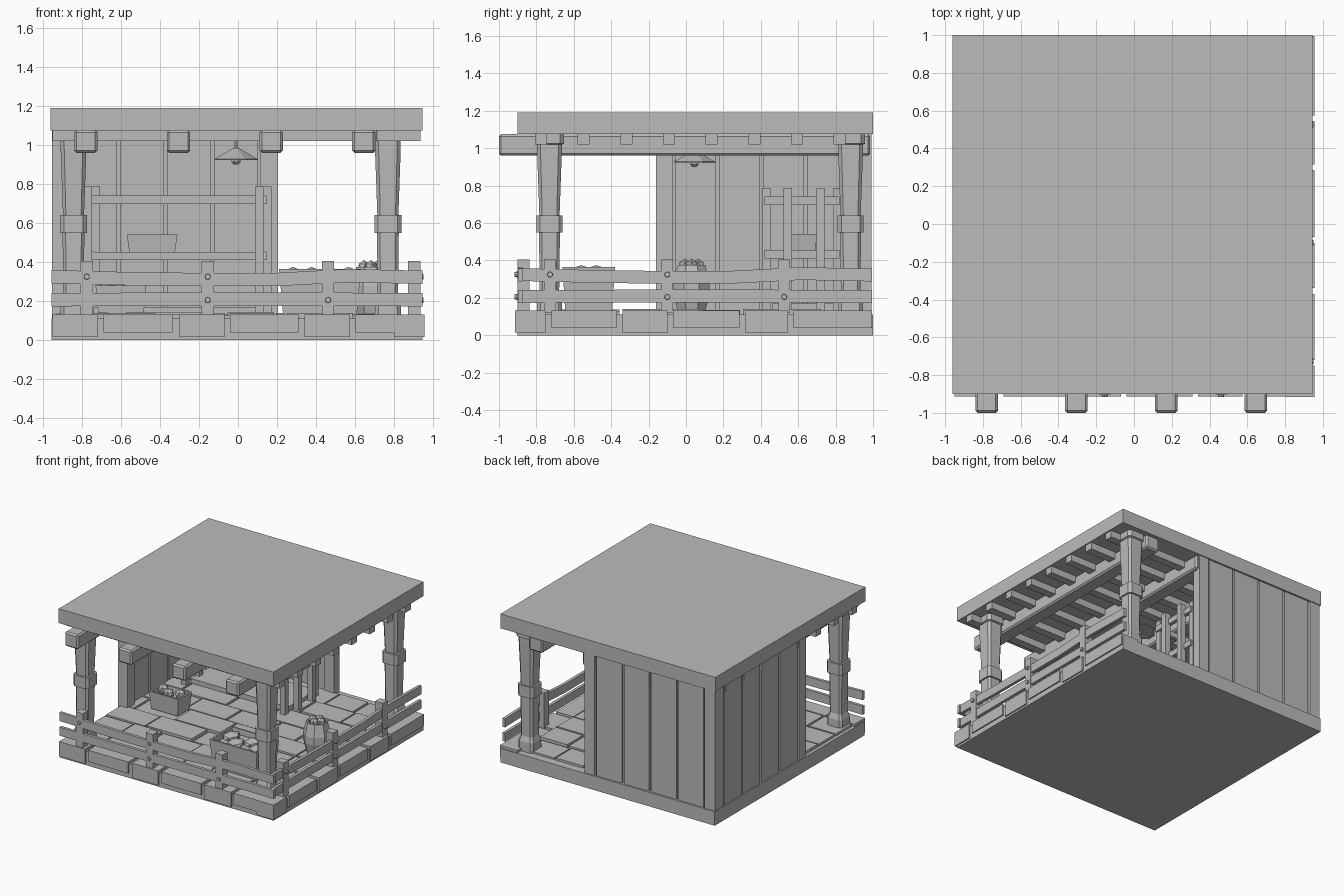
import bpy, bmesh, math, random
from mathutils import Vector, Matrix

random.seed(4)
if "Cube" in bpy.data.objects:
    bpy.data.objects.remove(bpy.data.objects["Cube"])

grey = bpy.data.materials.new("plain grey")
grey.use_nodes = True
grey.diffuse_color = (0.5, 0.5, 0.5, 1)
grey.node_tree.nodes["Principled BSDF"].inputs["Base Color"].default_value = (0.5, 0.5, 0.5, 1)


def finish(name, bm):
    bmesh.ops.recalc_face_normals(bm, faces=bm.faces)
    mesh = bpy.data.meshes.new(name)
    bm.to_mesh(mesh)
    bm.free()
    mesh.materials.append(grey)
    obj = bpy.data.objects.new(name, mesh)
    bpy.context.collection.objects.link(obj)
    return obj


def box(name, x, y, z, bevel=0):
    """Box from (low, high) pairs on each axis."""
    bm = bmesh.new()
    bmesh.ops.create_cube(bm, size=1)
    for v in bm.verts:
        v.co = [(r[0] + r[1]) / 2 + c * (r[1] - r[0]) for r, c in zip((x, y, z), v.co)]
    if bevel:
        bmesh.ops.bevel(bm, geom=bm.edges[:], offset=bevel, segments=1, affect='EDGES')
    return finish(name, bm)


def loft(name, rings):
    """Skin a list of closed rings of points and cap both ends."""
    bm = bmesh.new()
    loops = [[bm.verts.new(p) for p in ring] for ring in rings]
    n = len(loops[0])
    for a, b in zip(loops, loops[1:]):
        for i in range(n):
            bm.faces.new((a[i], a[(i + 1) % n], b[(i + 1) % n], b[i]))
    bm.faces.new(loops[0])
    bm.faces.new(loops[-1])
    return finish(name, bm)


def turned(name, x, y, profile, sides=8):
    """Profile of (radius, z) pairs swept round a vertical axis."""
    def ring(r, z):
        angles = [(i + 0.5) * math.tau / sides for i in range(sides)]
        return [(x + r * math.cos(a), y + r * math.sin(a), z) for a in angles]
    return loft(name, [ring(r, z) for r, z in profile])


def lump(name, place, size):
    """Small faceted ball."""
    bm = bmesh.new()
    bmesh.ops.create_icosphere(bm, subdivisions=1, radius=1)
    for v in bm.verts:
        v.co = Vector(place) + Vector(c * s for c, s in zip(v.co, size))
    return finish(name, bm)


# Base slab, edge stones and floor slabs
box("base_slab", (-0.955, 0.945), (-0.9, 1), (0, 0.112))
LOW = [0.015, 0.04]
front_cuts = [(-0.95, -0.72), (-0.69, -0.335), (-0.3, -0.07), (-0.04, 0.31), (0.34, 0.575), (0.6, 0.955)]
side_cuts = [(-0.915, -0.75), (-0.72, -0.37), (-0.34, -0.1), (-0.07, 0.285), (0.315, 0.545), (0.575, 0.995)]
for i, (f, s) in enumerate(zip(front_cuts, side_cuts)):
    box("front_edge_stone", f, (-0.912, -0.78), (LOW[i % 2], 0.132))
    box("side_edge_stone", (0.8, 0.955), s, (LOW[i % 2], 0.132))
for row in range(8):
    y = -0.77 + row * 0.215
    x = -0.93 + (row % 2) * -0.15
    while x < 0.78:
        w = random.choice((0.24, 0.34, 0.4))
        lo, hi = max(x, -0.93), min(x + w, 0.79)
        if hi - lo > 0.05:
            box("floor_slab", (lo, hi), (y, y + 0.2), (0.1, random.uniform(0.125, 0.142)))
        x += w + 0.015

# Roof slab, joists across and beams beneath
box("roof_slab", (-0.96, 0.945), (-0.9, 1), (1.075, 1.19))
for i in range(8):
    y = -0.775 + i * 0.228
    box("joist", (-0.95, 0.935), (y - 0.032, y + 0.032), (1.02, 1.08))
for x in (-0.78, -0.305, 0.17, 0.645):
    box("roof_beam", (x - 0.06, x + 0.06), (-1, 0.985), (0.96, 1.076), 0.012)

# Corner posts with a collar and chamfered corners
POST = [(0.068, 0.11), (0.066, 0.19), (0.052, 0.23), (0.056, 0.55), (0.069, 0.55), (0.069, 0.64),
        (0.054, 0.64), (0.066, 0.98), (0.066, 1.02), (0.078, 1.025), (0.078, 1.076)]


def chamfered(x, y, h, z):
    k = h * 0.72
    pts = [(h, -k), (h, k), (k, h), (-k, h), (-h, k), (-h, -k), (-k, -h), (k, -h)]
    return [(x + a, y + b, z) for a, b in pts]


for x, y in ((-0.843, -0.73), (0.768, -0.73), (0.768, 0.88)):
    loft("corner_post", [chamfered(x, y, h, z) for h, z in POST])

# Plank walls with thin backing and end posts
box("back_wall_backing", (-0.94, 0.2), (0.955, 0.97), (0.11, 1.076))
box("side_wall_backing", (-0.93, -0.915), (-0.15, 0.98), (0.11, 1.076))
for i in range(4):
    x = -0.845 + i * 0.241
    box("back_wall_plank", (x, x + 0.225), (0.94, 0.985), (0.11, 1.076))
    y = -0.06 + i * 0.236
    box("side_wall_plank", (-0.945, -0.9), (y, y + 0.22), (0.11, 1.076))
box("back_wall_end_post", (0.115, 0.205), (0.925, 0.992), (0.11, 1.076))
box("side_wall_end_post", (-0.952, -0.87), (-0.16, -0.07), (0.11, 1.076))
box("wall_corner_post", (-0.952, -0.86), (0.885, 0.992), (0.11, 1.076))


# Fences: built along x, then turned for the side
def rail(name, ends, offset, heights):
    rings = []
    for i, z in enumerate(heights):
        t = ends[0] + (ends[1] - ends[0]) * i / (len(heights) - 1)
        rings.append([(t, offset + a, z + b) for a, b in ((-0.012, -0.034), (0.012, -0.034), (0.012, 0.034), (-0.012, 0.034))])
    return loft(name, rings)


def fence(side, posts, ends, offset):
    parts = [rail(side + "_upper_rail", ends, offset, (0.325, 0.315, 0.31, 0.31, 0.33, 0.322)),
             rail(side + "_lower_rail", ends, offset, (0.207, 0.21, 0.21, 0.207))]
    for i, p in enumerate(posts):
        parts.append(box(side + "_fence_post", (p - 0.031, p + 0.031), (offset - 0.016, offset + 0.05), (0.12, 0.405)))
        for z in [(0.325,), (0.325, 0.205), (0.205,)][i]:
            bm = bmesh.new()
            bmesh.ops.create_cone(bm, cap_ends=True, segments=8, radius1=0.016, radius2=0.014, depth=0.02)
            bm.transform(Matrix.Translation((p, offset - 0.02, z)) @ Matrix.Rotation(math.pi / 2, 4, 'X'))
            parts.append(finish(side + "_bolt", bm))
    return parts


fence("front", (-0.775, -0.155, 0.462), (-0.955, 0.945), -0.886)
for part in fence("side", (-0.727, -0.1, 0.525), (-0.9, 0.995), -0.92):
    part.data.transform(Matrix.Rotation(math.pi / 2, 4, 'Z'))

# Hanging lamp
turned("lamp_shade", -0.01, 0.045, [(0.118, 0.922), (0.118, 0.928), (0.02, 0.982), (0.014, 0.985)])
turned("lamp_bulb", -0.01, 0.045, [(0.012, 0.9), (0.024, 0.912), (0.024, 0.93)])
turned("lamp_cord", -0.01, 0.045, [(0.008, 0.98), (0.008, 1.076)], 6)

# Storage rack against the back wall
for x in (-0.75, 0.13):
    for y in (0.43, 0.545, 0.72, 0.81):
        shift = 0.02 if y in (0.545, 0.72) else -0.02
        box("rack_post", (x + shift - 0.022, x + shift + 0.022), (y - 0.023, y + 0.023), (0.12, 0.787))
    for z in (0.41, 0.697):
        box("rack_end_bar", (x - 0.015, x + 0.015), (0.42, 0.82), (z, z + 0.045))
for y in (0.43, 0.81):
    box("rack_top_bar", (-0.76, 0.12), (y - 0.015, y + 0.015), (0.697, 0.742))
box("rack_shelf", (-0.74, 0.12), (0.42, 0.82), (0.41, 0.452))
box("rack_bottom_board", (-0.74, 0.12), (0.46, 0.82), (0.13, 0.17))


# Open crates with flared sides
def crate(name, x, y, z, hx, hy, height):
    def ring(k, inset, level):
        return [(x + a * (hx * k - inset), y + b * (hy * k - inset), level)
                for a, b in ((-1, -1), (1, -1), (1, 1), (-1, 1))]
    return loft(name, [ring(0.9, 0, z), ring(1, 0, z + height), ring(1, 0.014, z + height), ring(0.9, 0.014, z + 0.02)])


crate("shelf_crate", -0.44, 0.63, 0.452, 0.13, 0.07, 0.09)
for cx, cy, cz, r in ((-0.6, 0.0, 0.27, 0.042), (-0.44, 0.63, 0.51, 0.032)):
    for i in range(3):
        lump("fruit", (cx - 0.075 + i * 0.075, cy + 0.02 * (-1) ** i, cz), (r, r, r))
crate("floor_crate", -0.6, 0.0, 0.14, 0.13, 0.085, 0.14)
crate("produce_bin", 0.42, -0.52, 0.13, 0.21, 0.14, 0.235)
box("bin_filling", (0.24, 0.6), (-0.63, -0.41), (0.16, 0.33))
for i in range(4):
    lump("produce", (0.28 + i * 0.095, -0.52 + 0.04 * (-1) ** i, 0.335), (0.065, 0.08, 0.04))

# Barrel filled with round goods
turned("barrel", 0.68, 0.03, [(0.08, 0.13), (0.104, 0.22), (0.104, 0.28), (0.08, 0.375), (0.068, 0.375), (0.068, 0.35)])
for a in range(4):
    lump("barrel_goods", (0.68 + 0.035 * math.cos(a * 1.57), 0.03 + 0.035 * math.sin(a * 1.57), 0.375), (0.035, 0.035, 0.035))
